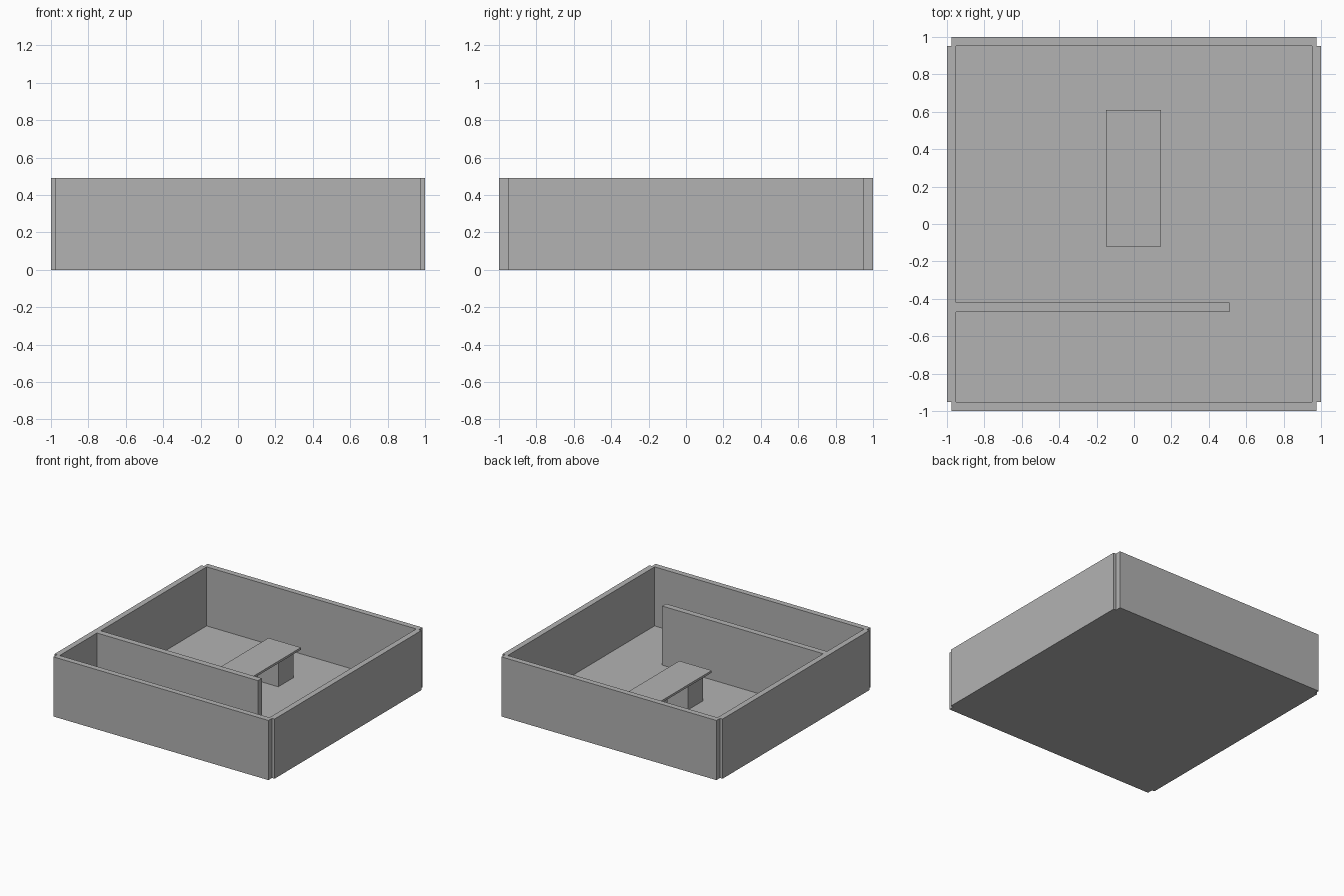
import bpy

cube = bpy.data.objects.get("Cube")
if cube:
    bpy.data.objects.remove(cube, do_unlink=True)

GREY = (0.448, 0.448, 0.448, 1)
mat = bpy.data.materials.new("plain grey")
mat.use_nodes = True
mat.diffuse_color = GREY
mat.node_tree.nodes["Principled BSDF"].inputs["Base Color"].default_value = GREY


def box(name, x, y, z):
    """Box from (min, max) ranges on each axis."""
    spans = (x, y, z)
    bpy.ops.mesh.primitive_cube_add(size=1, location=[(a + b) / 2 for a, b in spans])
    ob = bpy.context.object
    ob.name = name
    ob.scale = [b - a for a, b in spans]
    bpy.ops.object.transform_apply(location=False, rotation=False, scale=True)
    ob.data.materials.append(mat)
    return ob


HEIGHT = 0.49
INNER = 0.953

# Floor slab between the walls
box("floor", (-INNER, INNER), (-INNER, INNER), (0, 0.005))

# Outer walls, leaving a small notch at every corner
for side, sign in (("left", 1), ("right", -1)):
    box(side + "_wall", sorted((sign * INNER, sign)), (-0.953, 0.953), (0, HEIGHT))
for side, sign in (("back", 1), ("front", -1)):
    box(side + "_wall", (-0.977, 0.977), sorted((sign * INNER, sign)), (0, HEIGHT))

# Inner partition, open at its left end
box("partition", (-INNER, 0.51), (-0.47, -0.42), (0.005, HEIGHT))

# Table on two block supports
box("table_top", (-0.15, 0.145), (-0.12, 0.61), (0.234, 0.252))
for name, y in (("front_table_support", (-0.08, 0.115)), ("back_table_support", (0.38, 0.575))):
    box(name, (-0.1, 0.1), y, (0.005, 0.234))
